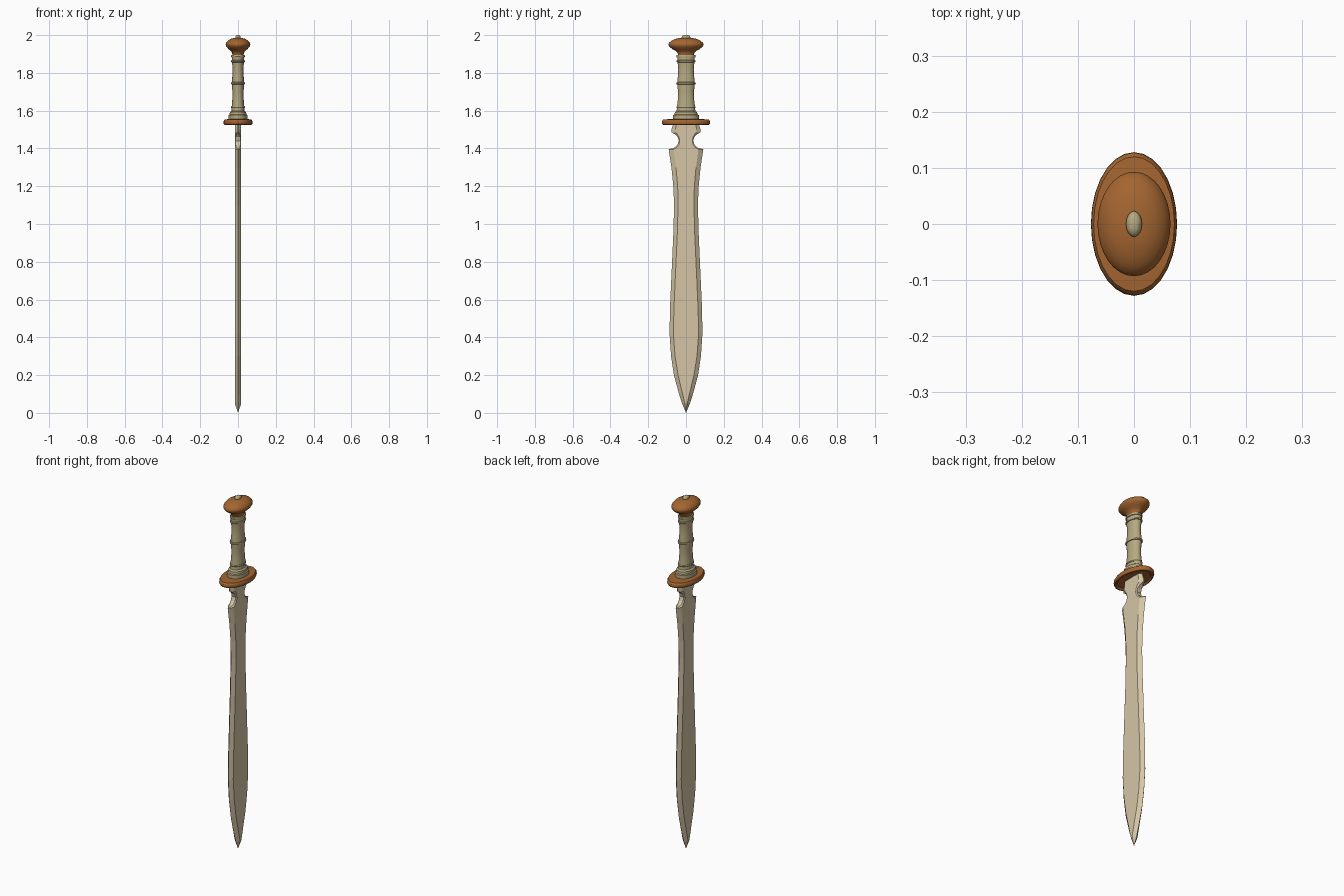
import bpy, bmesh, math


def material(name, rgb):
    m = bpy.data.materials.new(name)
    m.diffuse_color = (*rgb, 1)
    return m


STEEL = material("pale_bronze", (0.66, 0.56, 0.38))
HORN = material("olive_horn", (0.47, 0.40, 0.22))
WOOD = material("brown_wood", (0.37, 0.13, 0.03))


def loft(name, rings, mat, smooth=None):
    """Join equal-length closed rings of points and cap both ends."""
    bm = bmesh.new()
    rows = [[bm.verts.new(p) for p in ring] for ring in rings]
    n = len(rows[0])
    for a, b in zip(rows, rows[1:]):
        for i in range(n):
            j = (i + 1) % n
            bm.faces.new((a[i], a[j], b[j], b[i]))
    bm.faces.new(rows[0][::-1])
    bm.faces.new(rows[-1])
    bmesh.ops.remove_doubles(bm, verts=bm.verts[:], dist=0.0003)
    bmesh.ops.recalc_face_normals(bm, faces=bm.faces[:])
    me = bpy.data.meshes.new(name)
    bm.to_mesh(me)
    bm.free()
    me.materials.append(mat)
    ob = bpy.data.objects.new(name, me)
    bpy.context.collection.objects.link(ob)
    if smooth:
        bpy.ops.object.select_all(action='DESELECT')
        ob.select_set(True)
        bpy.context.view_layer.objects.active = ob
        bpy.ops.object.shade_smooth_by_angle(angle=math.radians(smooth))
    return ob


def oval(name, profile, ratio, mat, sides=32, smooth=35):
    """Oval lathe: profile holds (half width in y, z); x is scaled by ratio."""
    rings = []
    for r, z in profile:
        angles = [2 * math.pi * i / sides for i in range(sides)]
        rings.append([(r * ratio * math.cos(a), r * math.sin(a), z) for a in angles])
    return loft(name, rings, mat, smooth)


# Leaf-shaped blade: z, edge half width, ridge half width, ridge and edge thickness
T = 0.017
rows = [
    (0.00, 0.000, 0.000, 0, 0), (0.05, 0.021, 0.006, T, 0),
    (0.10, 0.037, 0.018, T, 0), (0.20, 0.064, 0.042, T, 0),
    (0.30, 0.079, 0.058, T, 0), (0.42, 0.087, 0.067, T, 0),
    (0.55, 0.085, 0.064, T, 0), (0.75, 0.076, 0.055, T, 0),
    (0.95, 0.067, 0.046, T, 0), (1.10, 0.063, 0.042, T, 0),
    (1.20, 0.067, 0.044, T, 0), (1.30, 0.077, 0.053, T, 0),
    (1.395, 0.092, 0.066, T, 0),
    # rounded notch below the guard
    (1.405, 0.060, 0.050, T, 0.010), (1.42, 0.045, 0.038, T, 0.012),
    (1.44, 0.038, 0.033, T, 0.013), (1.46, 0.044, 0.037, T, 0.012),
    (1.475, 0.058, 0.046, T, 0.008), (1.485, 0.076, 0.056, T, 0.004),
    (1.50, 0.077, 0.056, T, 0.003), (1.54, 0.064, 0.050, T, 0.003),
]
loft("blade", [[(t, i, z), (e, o, z), (-e, o, z), (-t, i, z),
                (-t, -i, z), (-e, -o, z), (e, -o, z), (t, -i, z)]
               for z, o, i, t, e in rows], STEEL)

# Guard: oval plate with a slightly hollow underside
oval("guard", [(0.06, 1.536), (0.105, 1.532), (0.114, 1.524), (0.123, 1.526),
               (0.128, 1.534), (0.127, 1.545), (0.120, 1.553), (0.06, 1.557)],
     0.6, WOOD, 28)

# Stepped base of the grip
oval("grip_base", [(0.068, 1.55), (0.068, 1.576), (0.061, 1.579),
                   (0.059, 1.592), (0.051, 1.597), (0.045, 1.60)], 0.73, HORN)

# Waisted grip
oval("grip", [(0.050, 1.59), (0.048, 1.62), (0.043, 1.66), (0.042, 1.70),
              (0.046, 1.735), (0.046, 1.755), (0.042, 1.79), (0.041, 1.82),
              (0.044, 1.85), (0.046, 1.87), (0.046, 1.895)], 0.70, HORN)

# Raised rings around the grip
for k, (z, r, h) in enumerate([(1.618, 0.051, 0.006), (1.745, 0.052, 0.007),
                               (1.862, 0.051, 0.007), (1.888, 0.051, 0.008)]):
    oval(f"grip_ring_{k + 1}", [(r - 0.010, z - h), (r - 0.002, z - h * 0.7),
                                (r, z), (r - 0.002, z + h * 0.7),
                                (r - 0.010, z + h)], 0.72, HORN)

# Mushroom pommel
oval("pommel", [(0.042, 1.888), (0.044, 1.905), (0.052, 1.915), (0.070, 1.925),
                (0.085, 1.936), (0.092, 1.945), (0.093, 1.952), (0.089, 1.960),
                (0.076, 1.971), (0.056, 1.980), (0.030, 1.985), (0.010, 1.986)],
     0.70, WOOD)

# Small nub on top
oval("pommel_nub", [(0.022, 1.978), (0.023, 1.990), (0.019, 1.996),
                    (0.010, 2.0)], 0.62, HORN, 16)
